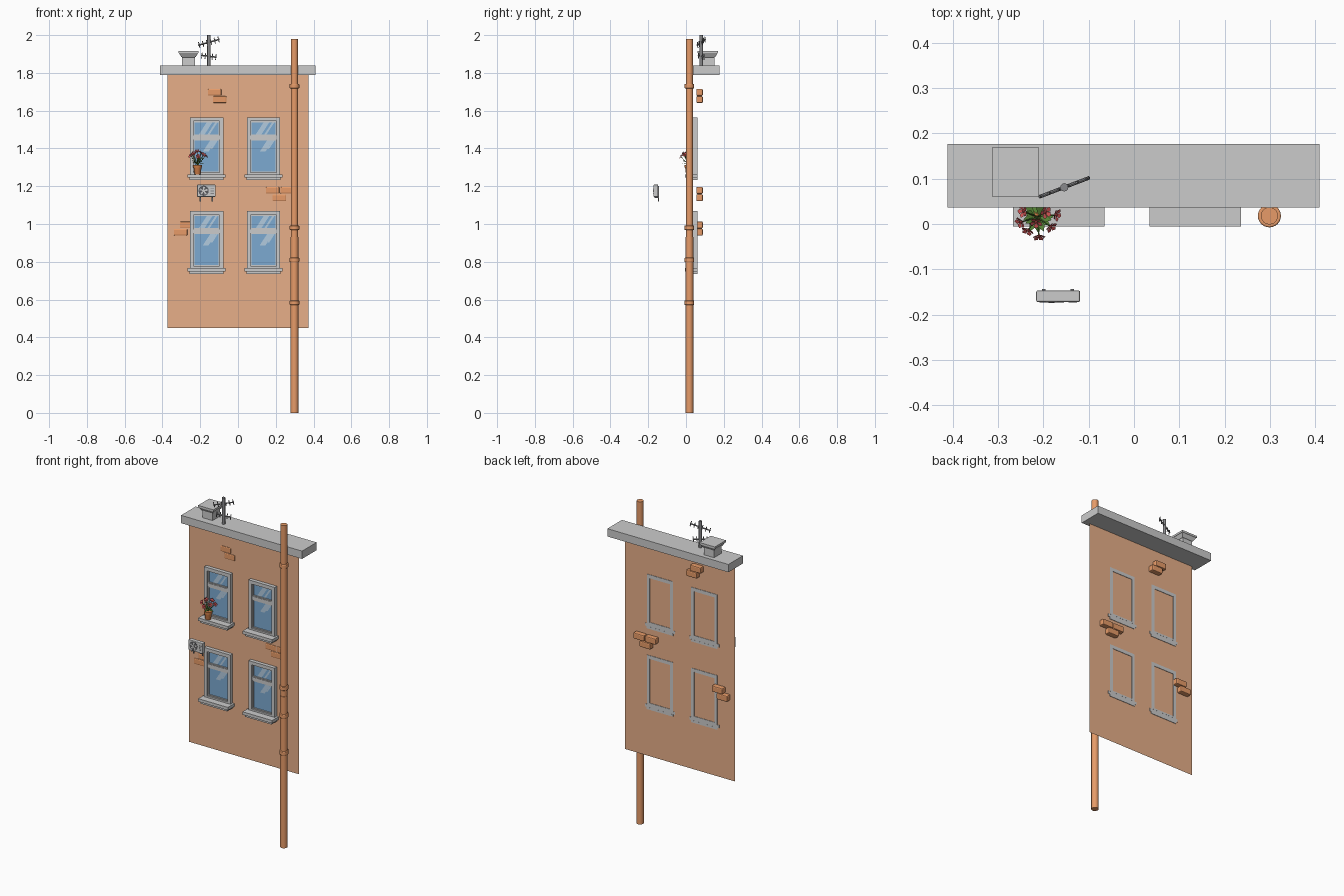
import bpy, bmesh, math, random
from mathutils import Matrix, Vector

if "Cube" in bpy.data.objects:
    bpy.data.objects.remove(bpy.data.objects["Cube"])

random.seed(4)


def mat(name, rgb):
    m = bpy.data.materials.new(name)
    m.diffuse_color = (*rgb, 1)
    m.use_nodes = True
    m.node_tree.nodes["Principled BSDF"].inputs["Base Color"].default_value = m.diffuse_color
    return m


PLASTER = mat("plaster", (0.8, 0.43, 0.25))
CLAY = mat("clay", (0.8, 0.33, 0.14))
POT = mat("terracotta", (0.6, 0.2, 0.06))
GLASS = mat("glass", (0.2, 0.4, 0.64))
SHINE = mat("shine", (0.45, 0.6, 0.74))
DARK = mat("dark_metal", (0.1, 0.1, 0.11))
STEEL = mat("steel", (0.25, 0.25, 0.26))
RED = mat("petal", (0.7, 0.1, 0.1))
GREEN = mat("leaf", (0.1, 0.25, 0.04))


def finish(name, bm, material=None, bevel=0, smooth=False):
    bmesh.ops.recalc_face_normals(bm, faces=bm.faces[:])
    me = bpy.data.meshes.new(name)
    bm.to_mesh(me)
    bm.free()
    ob = bpy.data.objects.new(name, me)
    bpy.context.collection.objects.link(ob)
    if material:
        me.materials.append(material)
    if bevel:
        mod = ob.modifiers.new("bevel", 'BEVEL')
        mod.width, mod.segments = bevel, 2
    if smooth:
        bpy.ops.object.select_all(action='DESELECT')
        ob.select_set(True)
        bpy.context.view_layer.objects.active = ob
        bpy.ops.object.shade_smooth_by_angle(angle=math.radians(40))
    return ob


def box(bm, x0, x1, y0, y1, z0, z1):
    m = Matrix.Translation(((x0 + x1) / 2, (y0 + y1) / 2, (z0 + z1) / 2))
    bmesh.ops.create_cube(bm, size=1, matrix=m @ Matrix.Diagonal((x1 - x0, y1 - y0, z1 - z0, 1)))


def rod(bm, a, b, r1, r2=None, seg=8):
    a, b = Vector(a), Vector(b)
    rot = (b - a).to_track_quat('Z', 'Y').to_matrix().to_4x4()
    bmesh.ops.create_cone(bm, cap_ends=True, segments=seg, radius1=r1, radius2=r1 if r2 is None else r2,
                          depth=(b - a).length, matrix=Matrix.Translation((a + b) / 2) @ rot)


def boxes(name, items, material=None, bevel=0):
    bm = bmesh.new()
    for i in items:
        box(bm, *i)
    return finish(name, bm, material, bevel)


def poly(bm, pts):
    bm.faces.new([bm.verts.new(p) for p in pts])


# Wall sheet and roof slab
WALL_Y = 0.058
bm = bmesh.new()
poly(bm, [(-.373, WALL_Y, .45), (.373, WALL_Y, .45), (.373, WALL_Y, 1.795), (-.373, WALL_Y, 1.795)])
finish("wall", bm, PLASTER)
boxes("roof_slab", [(-.412, .41, .036, .177, 1.79, 1.838)])


# Windows: frame, stepped sill, panes and diagonal reflections
def window(tag, x, z):
    w, h = .0885, .302
    g, f, b = .069, .036, .0605
    boxes("window_frame_" + tag, [
        (x - w, x - g, f, b, z, z + h), (x + g, x + w, f, b, z, z + h),
        (x - g, x + g, f, b, z + h - .021, z + h), (x - g, x + g, f, b, z, z + .01),
        (x - g, x + g, .042, WALL_Y - .001, z + .185, z + .205)])
    boxes("window_sill_" + tag, [(x - .101, x + .101, -.005, .06, z - .018, z),
                                 (x - .09, x + .09, .004, .0605, z - .031, z - .018)])
    bm = bmesh.new()
    poly(bm, [(x - g, .051, z), (x + g, .051, z), (x + g, .051, z + h - .01), (x - g, .051, z + h - .01)])
    finish("window_glass_" + tag, bm, GLASS)
    bm = bmesh.new()
    for u, wid, z0, z1 in [(-.045, .03, .205, .281), (.0, .012, .205, .281),
                           (-.02, .03, .12, .185), (.02, .01, .135, .185)]:
        d = (z1 - z0) * .65
        poly(bm, [(x + u, .05, z + z0), (x + u + wid, .05, z + z0),
                  (x + u + wid + d, .05, z + z1), (x + u + d, .05, z + z1)])
    finish("window_shine_" + tag, bm, SHINE)
    # Slim sash around both panes
    s = .006
    bars = []
    for z0, z1 in [(.01, .185), (.205, .281)]:
        bars += [(x - g, x - g + s, .045, .057, z + z0, z + z1), (x + g - s, x + g, .045, .057, z + z0, z + z1),
                 (x - g + s, x + g - s, .045, .057, z + z0, z + z0 + s),
                 (x - g + s, x + g - s, .045, .057, z + z1 - s, z + z1)]
    boxes("window_sash_" + tag, bars)


for zt, z in (("upper", 1.263), ("lower", .767)):
    for xt, x in (("left", -.166), ("right", .135)):
        window(zt + "_" + xt, x, z)

# Exposed bricks set through the wall
BRICKS = [(-.124, 1.697), (-.097, 1.659), (.183, 1.178), (.261, 1.178), (.219, 1.139),
          (-.272, .995), (-.304, .957)]
for i, (x, z) in enumerate(BRICKS):
    boxes(f"brick_{i}", [(x - .037, x + .037, .0545, .089, z - .0185, z + .0185)], CLAY, .006)

# Drain pipe with collars
bm = bmesh.new()
rod(bm, (.299, .018, 0), (.299, .018, .93), .0205, seg=24)
rod(bm, (.299, .018, .93), (.299, .018, 1.98), .019, seg=24)
finish("drain_pipe", bm, CLAY, smooth=True)
bm = bmesh.new()
for z in (.583, .81, .98, 1.73):
    rod(bm, (.299, .018, z - .012), (.299, .018, z + .012), .0255, seg=24)
finish("pipe_collars", bm, CLAY, bevel=.003, smooth=True)

# Chimney: square rings flaring to the cap
bm = bmesh.new()
prev = None
for hx, z in [(.034, 1.836), (.034, 1.882), (.038, 1.884), (.05, 1.904), (.052, 1.904), (.052, 1.916)]:
    ring = [bm.verts.new((-.262 + sx * hx, .115 + sy * hx * 1.04, z))
            for sx, sy in ((-1, -1), (1, -1), (1, 1), (-1, 1))]
    if prev:
        for k in range(4):
            bm.faces.new((prev[k], prev[(k + 1) % 4], ring[(k + 1) % 4], ring[k]))
    else:
        bm.faces.new(ring)
    prev = ring
bm.faces.new(prev)
finish("chimney", bm)

# Aerial: pole and two booms with short cross elements
bm = bmesh.new()
c = Vector((-.154, .081, 0))
rod(bm, c + Vector((0, 0, 1.836)), c + Vector((0, 0, 2)), .009, seg=12)
finish("aerial_pole", bm, STEEL, smooth=True)
bm = bmesh.new()
for half, z, tilt, n in ((.061, 1.962, .26, 6), (.043, 1.888, -.12, 5)):
    d = Vector((.934, .357, tilt)).normalized()
    up = Vector((-.934 * tilt, -.357 * tilt, 1)).normalized()
    m = c + Vector((0, 0, z))
    rod(bm, m - d * half, m + d * half, .004)
    for k in range(n):
        p = m + d * half * (2 * k / (n - 1) - 1) * .93
        rod(bm, p - up * .016, p + up * .016, .0025, seg=6)
finish("aerial_booms", bm, STEEL)

# Air conditioner with fan, grille lines and brackets
boxes("cooler_body", [(-.216, -.119, -.172, -.147, 1.144, 1.208)], bevel=.003)
boxes("cooler_brackets", [i for x in (-.199, -.136) for i in (
    (x - .004, x + .004, -.149, -.144, 1.118, 1.2), (x - .004, x + .004, -.168, -.146, 1.137, 1.145))], STEEL)
boxes("cooler_vents", [(-.145, -.126, -.1735, -.17, 1.16 + k * .009, 1.163 + k * .009) for k in range(4)], STEEL)
bm = bmesh.new()
rod(bm, (-.182, -.1728, 1.176), (-.182, -.165, 1.176), .027, seg=24)
finish("fan_recess", bm, DARK)
bm = bmesh.new()
for k in range(5):
    a = k * math.tau / 5
    poly(bm, [(-.182 + r * math.cos(a + t), -.1732, 1.176 + r * math.sin(a + t))
              for r, t in ((.004, 0), (.022, -.05), (.022, .5), (.004, .8))])
rod(bm, (-.182, -.174, 1.176), (-.182, -.172, 1.176), .007, seg=12)
finish("fan_blades", bm)

# Flower pot on the upper left sill
px, py, pz = -.214, .016, 1.263
bm = bmesh.new()
rod(bm, (px, py, pz), (px, py, pz + .038), .016, .021, 16)
rod(bm, (px, py, pz + .036), (px, py, pz + .05), .024, seg=16)
finish("flower_pot", bm, POT, smooth=True)

# Stems, leaves and five-petalled blooms
stems, leaves, blooms = bmesh.new(), bmesh.new(), bmesh.new()
base = Vector((px, py, pz + .048))
for dx, dy, dz in [(-.036, -.012, .05), (-.02, -.03, .06), (.004, -.043, .045), (.03, -.022, .055),
                   (.042, .004, .05), (-.002, -.012, .072), (-.03, .012, .062), (.018, .01, .066)]:
    tip = base + Vector((dx, dy, dz))
    rod(stems, base, tip, .0016, seg=5)
    n = Vector((dx, dy - .015, .03)).normalized()
    u = n.orthogonal().normalized()
    v = n.cross(u)
    for k in range(5):
        a = k * math.tau / 5
        e = u * math.cos(a) + v * math.sin(a)
        s = n.cross(e)
        poly(blooms, [tip - n * .002, tip + e * .01 + s * .006 + n * .003, tip + e * .015 + n * .004,
                      tip + e * .01 - s * .006 + n * .003])
    bmesh.ops.create_icosphere(blooms, subdivisions=1, radius=.004, matrix=Matrix.Translation(tip))
for k in range(14):
    a = k * 2.4
    e = Vector((math.cos(a), math.sin(a), random.uniform(-.1, .9))).normalized()
    s = Vector((-math.sin(a), math.cos(a), 0))
    p = base + Vector((0, 0, random.uniform(.004, .025))) + e * .006
    poly(leaves, [p, p + e * .016 + s * .008, p + e * .031 - Vector((0, 0, .004)), p + e * .016 - s * .008])
finish("flower_stems", stems, GREEN)
finish("flower_leaves", leaves, GREEN)
finish("flower_blooms", blooms, RED)
